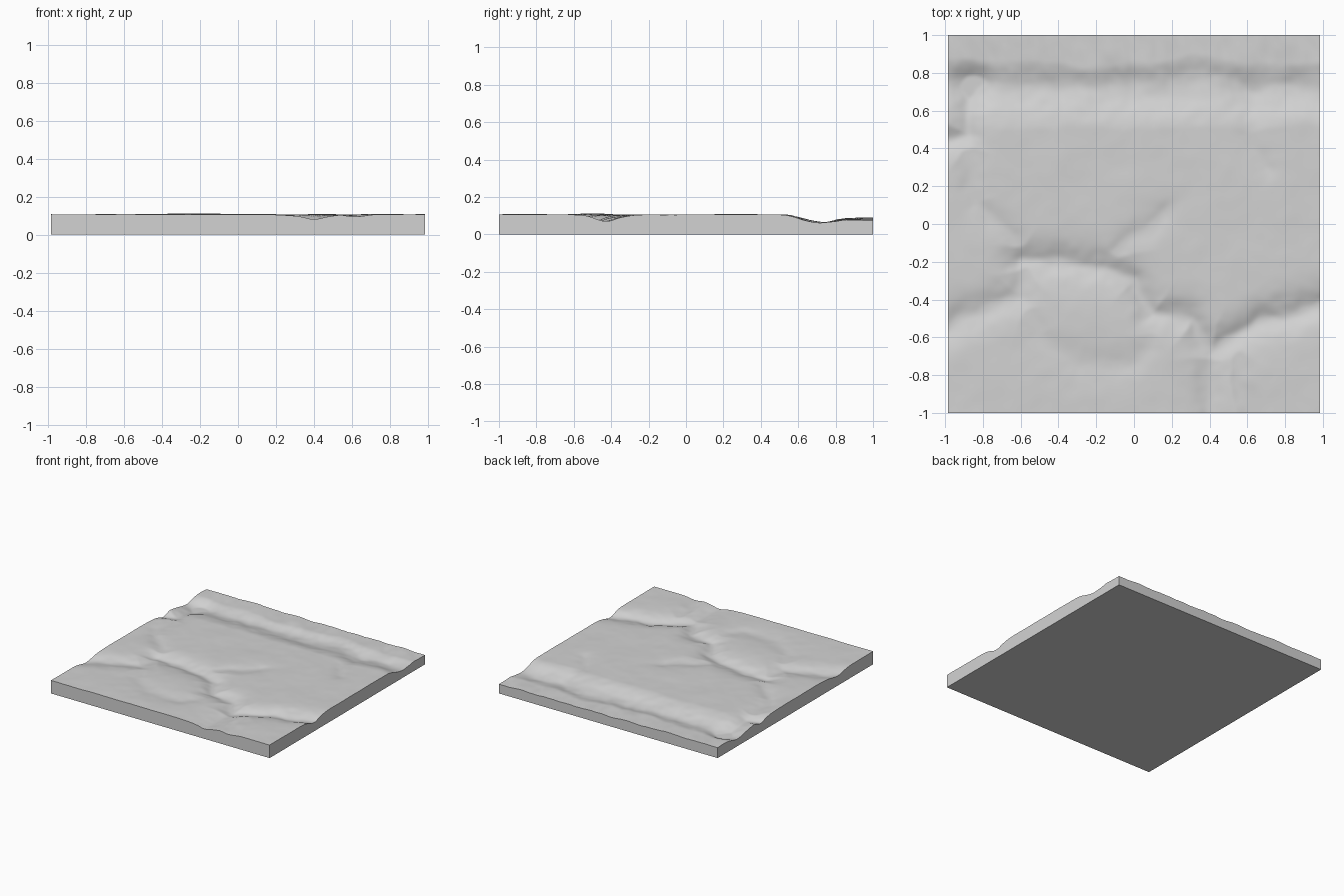
import bpy
import bmesh
import math
from mathutils import Vector, noise, geometry

cube = bpy.data.objects.get("Cube")
if cube:
    bpy.data.objects.remove(cube, do_unlink=True)

HALF_X, HALF_Y = 0.985, 1.0
CELLS = 180
PLATEAU = 0.106

# Stream beds: depth, width, path
STREAMS = [
    (0.036, 0.07, [(-1.1, 0.4), (-0.9, 0.46), (-0.86, 0.75)]),
    (0.014, 0.06, [(-0.9, 0.4), (-0.82, 0.1), (-0.65, -0.05), (-0.58, -0.2)]),
    (0.036, 0.07, [(-0.6, -0.19), (-0.35, -0.2), (-0.15, -0.24), (0, -0.3),
                   (0.1, -0.48), (0.3, -0.5), (0.42, -0.67), (0.65, -0.53),
                   (0.8, -0.48), (1.1, -0.4)]),
    (0.026, 0.07, [(-0.58, -0.2), (-0.6, -0.36), (-0.8, -0.46), (-1.1, -0.6)]),
    (0.012, 0.05, [(-0.15, -0.22), (-0.05, -0.1), (0.15, 0.05)]),
    (0.026, 0.08, [(0.42, -0.67), (0.39, -1.1)]),
    (0.012, 0.05, [(0.5, -0.62), (0.65, -1.1)]),
    (0.009, 0.06, [(0.12, -0.48), (0.08, -0.65), (-0.02, -0.74), (-0.3, -0.74),
                   (-0.5, -0.6), (-0.58, -0.36)]),
    (0.010, 0.05, [(0.62, 0.7), (0.62, 0.5), (0.7, 0.3)]),
]


def smoothstep(a, b, t):
    t = min(1, max(0, (t - a) / (b - a)))
    return t * t * (3 - 2 * t)


def distance(p, path):
    best = 9
    for a, b in zip(path, path[1:]):
        a, b = Vector(a), Vector(b)
        near, t = geometry.intersect_point_line(p, a, b)
        near = a.lerp(b, min(1, max(0, t))).to_2d()
        best = min(best, (p - near).length)
    return best


def fbm(x, y, scale, seed):
    return noise.fractal(Vector((x * scale, y * scale, seed)), 1.0, 2.0, 3)


def ground_height(x, y):
    # Bent coordinates give the valleys their crinkled sides
    p = Vector((x + 0.03 * fbm(x, y, 4, 1), y + 0.03 * fbm(x, y, 4, 5)))
    z = PLATEAU

    # Broad valley along the back, with a lower shelf behind it
    bed = 0.74 + 0.02 * math.sin(5 * x)
    z -= 0.042 * smoothstep(0.5, bed, p.y)
    z += 0.020 * smoothstep(bed, bed + 0.13, p.y)
    z -= 0.006 * smoothstep(-1, 1, x) * smoothstep(0.5, 0.7, y)

    # Side gullies running down to the broad valley
    slope = smoothstep(0.55, 0.75, y)
    z += 0.007 * slope * fbm(x * 1.6 + y * 0.5, y * 0.6, 4, 9)

    # Carve each stream; the deepest cut wins where streams meet
    cut = 0
    for depth, width, path in STREAMS:
        d = math.hypot(distance(p, path), 0.015) - 0.015
        cut = max(cut, depth * math.exp(-(d / width) ** 1.4))
    z -= cut * (1 - 0.6 * smoothstep(0.7, 0.85, y))

    # Low hill in the front and gentle rolling ground
    hill = math.exp(-((x + 0.22) ** 2 + (y + 0.5) ** 2) / 0.06)
    z += 0.004 * hill
    z += 0.0035 * fbm(x, y, 3, 3)
    return max(0.045, min(z, 0.113))


# Terrain surface
mesh = bpy.data.meshes.new("terrain_block")
bm = bmesh.new()
bmesh.ops.create_grid(bm, x_segments=CELLS, y_segments=CELLS, size=1)
for v in bm.verts:
    v.co.x *= HALF_X
    v.co.y *= HALF_Y
    v.co.z = ground_height(v.co.x, v.co.y)

# Straight sides down to a flat base
rim = [e for e in bm.edges if e.is_boundary]
skirt = bmesh.ops.extrude_edge_only(bm, edges=rim)["geom"]
for v in skirt:
    if isinstance(v, bmesh.types.BMVert):
        v.co.z = 0
base = [e for e in bm.edges if e.is_boundary]
bmesh.ops.contextual_create(bm, geom=base)
bmesh.ops.recalc_face_normals(bm, faces=bm.faces[:])
bm.to_mesh(mesh)
bm.free()

terrain = bpy.data.objects.new("terrain_block", mesh)
bpy.context.collection.objects.link(terrain)

# Plain grey material
grey = bpy.data.materials.new("plain_grey")
grey.use_nodes = True
colour = (0.65, 0.65, 0.65, 1)
grey.diffuse_color = colour
for node in grey.node_tree.nodes:
    if node.type == "BSDF_PRINCIPLED":
        node.inputs["Base Color"].default_value = colour
mesh.materials.append(grey)

# Smooth ground with crisp block edges
bpy.ops.object.select_all(action="DESELECT")
terrain.select_set(True)
bpy.context.view_layer.objects.active = terrain
bpy.ops.object.shade_smooth_by_angle(angle=math.radians(50))
